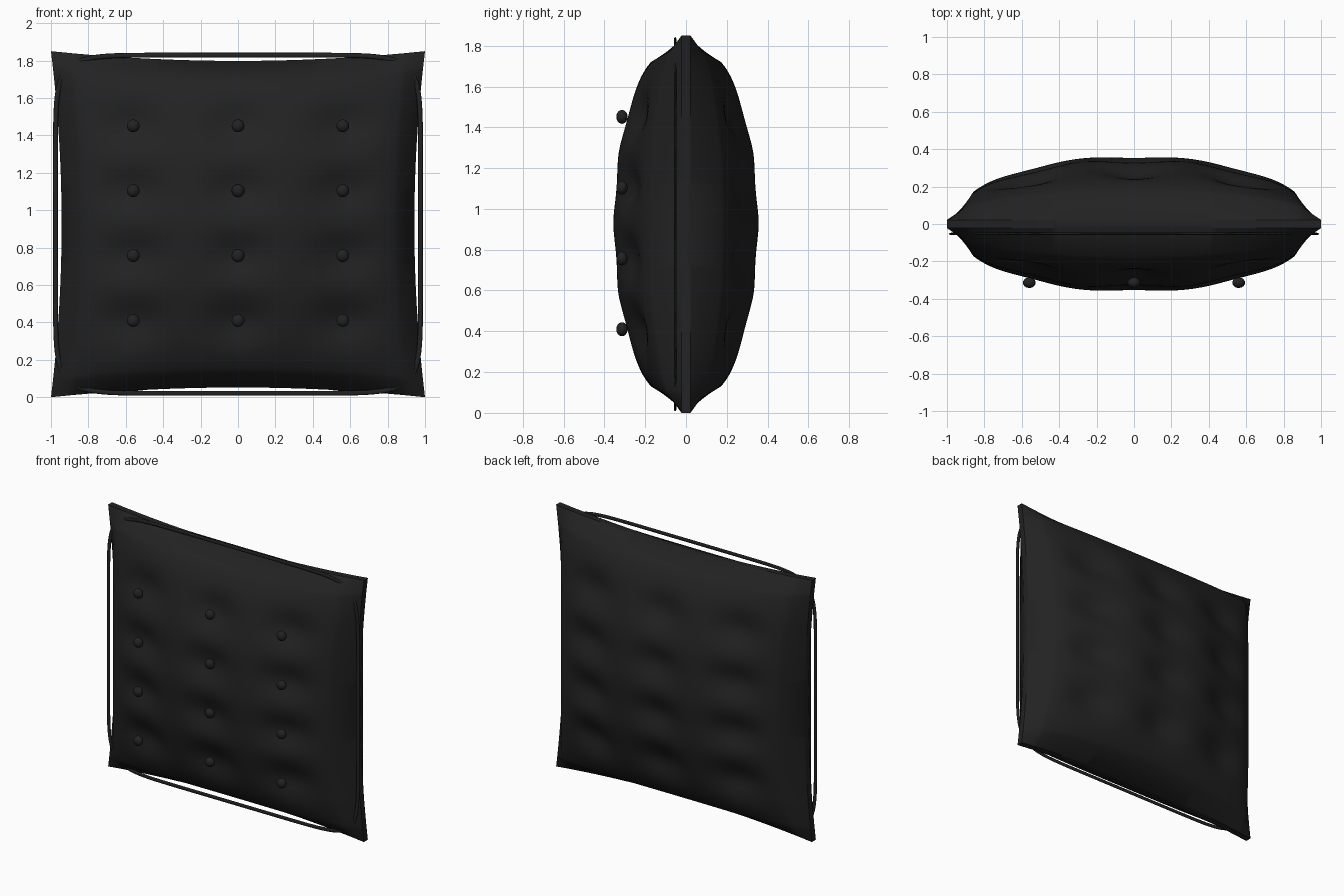
import bpy, bmesh, math

if "Cube" in bpy.data.objects:
    bpy.data.objects.remove(bpy.data.objects["Cube"], do_unlink=True)

black = bpy.data.materials.new("black_fabric")
black.use_nodes = True
COLOUR = (0.016, 0.016, 0.016, 1)
black.diffuse_color = COLOUR
black.node_tree.nodes["Principled BSDF"].inputs["Base Color"].default_value = COLOUR

MID = 0.925                       # height of the cushion centre
COLUMNS = (-0.56, 0, 0.56)
ROWS = [0.41 + 0.347 * i for i in range(4)]


def add(name, data):
    ob = bpy.data.objects.new(name, data)
    bpy.context.collection.objects.link(ob)
    data.materials.append(black)
    return ob


def smooth(ob, angle):
    bpy.ops.object.select_all(action='DESELECT')
    ob.select_set(True)
    bpy.context.view_layer.objects.active = ob
    bpy.ops.object.shade_smooth_by_angle(angle=math.radians(angle))


# Cushion: a sheet extruded into two sides, then puffed out and dented
N = 64


def spread(t):
    """Pull the outermost rows of the grid to the seam."""
    return t if abs(t) > 0.999 else t * 0.91 / (1 - 2 / N)


def puff(u, v, x, z):
    body = 0.022 + 0.345 * ((1 - u * u) * (1 - v * v)) ** 0.47
    dent = sum(math.exp(-((x - c) / 0.17) ** 2 - ((z - r) / 0.12) ** 2)
               for c in COLUMNS for r in ROWS)
    return body - 0.055 * dent * min(1, 4 * (1 - max(abs(u), abs(v))))


bm = bmesh.new()
bmesh.ops.create_grid(bm, x_segments=N, y_segments=N, size=1)
front = set(bm.verts)
bmesh.ops.extrude_face_region(bm, geom=bm.faces[:], use_keep_orig=True)
for vert in bm.verts:
    u, v = spread(vert.co.x), spread(vert.co.y)
    x = u * (0.943 + 0.057 * v * v)
    z = MID + v * (0.873 + 0.052 * u * u)
    y = puff(u, v, x, z)
    vert.co = (x, -y if vert in front else y, z)
bmesh.ops.recalc_face_normals(bm, faces=bm.faces[:])
mesh = bpy.data.meshes.new("cushion")
bm.to_mesh(mesh)
bm.free()
smooth(add("cushion", mesh), 30)

# Piping: a flattened cord looping around the front of the seam
curve = bpy.data.curves.new("piping", 'CURVE')
curve.dimensions = '3D'
curve.bevel_depth = 0.013
curve.bevel_resolution = 2
STEPS = 96
spline = curve.splines.new('POLY')
spline.points.add(STEPS - 1)
spline.use_cyclic_u = True
for i, point in enumerate(spline.points):
    a = math.tau * (i + 0.5) / STEPS
    c, s = math.cos(a), math.sin(a)
    x = math.copysign(abs(c) ** (2 / 9), c) * 0.976
    z = math.copysign(abs(s) ** (2 / 9), s) * 0.904
    point.co = (x, 0, z, 1)
piping = add("piping", curve)
piping.location = (0, -0.053, MID)
piping.scale.y = 0.5
bpy.ops.object.select_all(action='DESELECT')
piping.select_set(True)
bpy.context.view_layer.objects.active = piping
bpy.ops.object.convert(target='MESH')
smooth(bpy.context.object, 60)

# Buttons: one in each tuft of the front
for r in ROWS:
    for c in COLUMNS:
        bpy.ops.mesh.primitive_uv_sphere_add(segments=20, ring_count=12, radius=0.034,
                                             location=(c, -0.314, r))
        button = bpy.context.object
        button.name = "button"
        button.scale.y = 0.82
        button.data.materials.append(black)
        smooth(button, 60)
